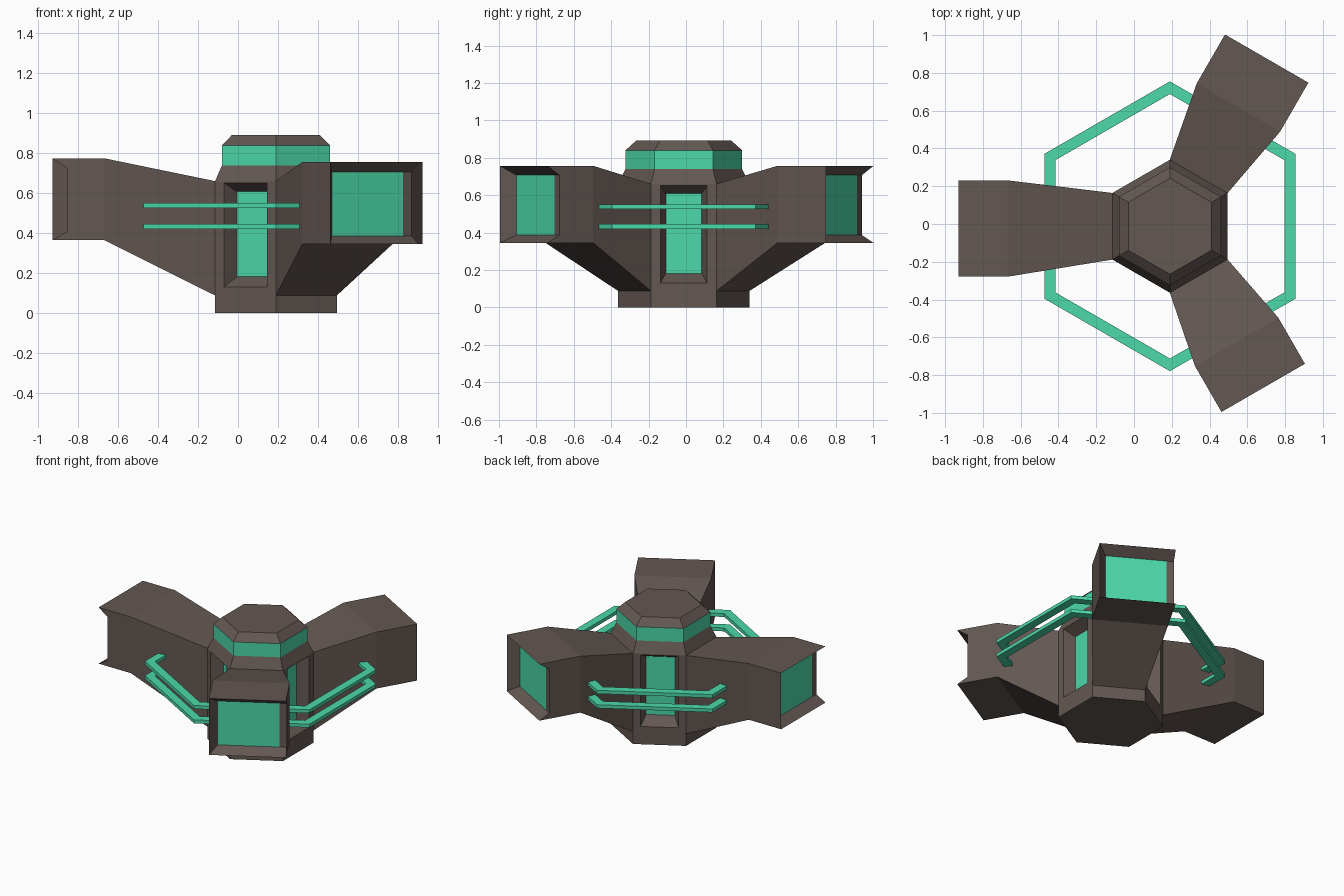
import bpy, bmesh, math
from mathutils import Vector

if "Cube" in bpy.data.objects:
    bpy.data.objects.remove(bpy.data.objects["Cube"])

CX, CY = 0.19, -0.012          # hub axis
C30 = math.cos(math.radians(30))


def material(name, rgb):
    m = bpy.data.materials.new(name)
    m.diffuse_color = (*rgb, 1)
    m.use_nodes = True
    m.node_tree.nodes["Principled BSDF"].inputs["Base Color"].default_value = m.diffuse_color
    return m


BROWN = material("dark brown hull", (0.125, 0.096, 0.085))
GREEN = material("mint green", (0.072, 0.69, 0.40))


def polar(r, side, z, angle):
    """Point at distance r along a direction, shifted sideways (counter-clockwise)."""
    c, s = math.cos(angle), math.sin(angle)
    return Vector((CX + r * c - side * s, CY + r * s + side * c, z))


def finish(name, bm, mats):
    bmesh.ops.recalc_face_normals(bm, faces=bm.faces)
    me = bpy.data.meshes.new(name)
    bm.to_mesh(me)
    bm.free()
    for m in mats:
        me.materials.append(m)
    ob = bpy.data.objects.new(name, me)
    bpy.context.collection.objects.link(ob)
    return ob


def hex_ring(bm, radius, z):
    return [bm.verts.new(polar(radius, 0, z, math.radians(60 * i - 30))) for i in range(6)]


# Hub: stacked hexagons, green band near the top, recessed windows on three sides
R = 0.352
bm = bmesh.new()
levels = [(R, 0), (R, 0.087), (R, 0.66), (0.312, 0.74), (0.312, 0.84), (0.254, 0.892)]
rings = [hex_ring(bm, r, z) for r, z in levels]
bm.faces.new(rings[0])
bm.faces.new(rings[-1])
for k in range(5):
    lo, hi = rings[k], rings[k + 1]
    for i in range(6):
        j = (i + 1) % 6
        corners = [lo[i], lo[j], hi[j], hi[i]]
        if k == 1 and i % 2 == 0:
            a = math.radians(60 * i)
            def rect(r, half, z0, z1):
                return [bm.verts.new(polar(r, s * half, z, a))
                        for s, z in ((-1, z0), (1, z0), (1, z1), (-1, z1))]
            frame = rect(R * C30, 0.125, 0.13, 0.652)
            pane = rect(R * C30 - 0.08, 0.096, 0.182, 0.608)
            for o, n in ((corners, frame), (frame, pane)):
                for q in range(4):
                    p = (q + 1) % 4
                    bm.faces.new((o[q], o[p], n[p], n[q]))
            bm.faces.new(pane).material_index = 1
        else:
            bm.faces.new(corners).material_index = 1 if k == 3 else 0
finish("hub", bm, [BROWN, GREEN])


# Arms: flared boxes ending in a bevelled window frame, notched on one side
def arm(name, degrees, knee_r, end_r, bot, top, shift=0.0):
    a = math.radians(degrees)
    bm = bmesh.new()
    w, inset, depth = 0.255, 0.05, 0.073

    def loop(r, half, z0, z1, off=shift):
        return [bm.verts.new(polar(r, s * half + off, z, a))
                for s, z in ((-1, z0), (1, z0), (1, z1), (-1, z1))]

    root = loop(R * C30 - 0.003, R / 2, 0.087, 0.66, 0)
    knee = loop(knee_r, w, bot, top)
    end = loop(end_r, w, bot, top)
    pane = loop(end_r - depth, w - inset, bot + inset - 0.008, top - inset)
    n1 = bm.verts.new(polar(end_r - depth, w + shift, bot + inset - 0.008, a))
    n2 = bm.verts.new(polar(end_r - depth, w + shift, top - inset, a))
    bm.faces.new(root)
    for q in range(4):
        p = (q + 1) % 4
        bm.faces.new((root[q], root[p], knee[p], knee[q]))
        if q != 1:
            bm.faces.new((knee[q], knee[p], end[p], end[q]))
    bm.faces.new((knee[1], knee[2], end[2], n2, n1, end[1]))   # notched side
    bm.faces.new((end[0], end[1], n1, pane[1], pane[0]))       # lower lip
    bm.faces.new((end[3], end[2], n2, pane[2], pane[3]))       # upper lip
    bm.faces.new((end[0], end[3], pane[3], pane[0]))           # side lip
    bm.faces.new((n1, n2, pane[2], pane[1]))
    bm.faces.new(pane).material_index = 1
    finish(name, bm, [BROWN, GREEN])


arm("left_arm", 180, 0.86, 1.12, 0.365, 0.775, 0.012)
arm("back_arm", 60, 0.726, 1.025, 0.345, 0.757)
arm("front_arm", -60, 0.706, 0.988, 0.345, 0.757)

# Rails: two hexagonal rings that pass through the arms
for name, z0 in (("lower_rail", 0.42), ("upper_rail", 0.525)):
    bm = bmesh.new()
    loops = [hex_ring(bm, r, z) for r, z in
             ((0.767, z0), (0.767, z0 + 0.025), (0.70, z0 + 0.025), (0.70, z0))]
    for k in range(4):
        A, B = loops[k], loops[(k + 1) % 4]
        for i in range(6):
            j = (i + 1) % 6
            bm.faces.new((A[i], A[j], B[j], B[i]))
    finish(name, bm, [GREEN])
